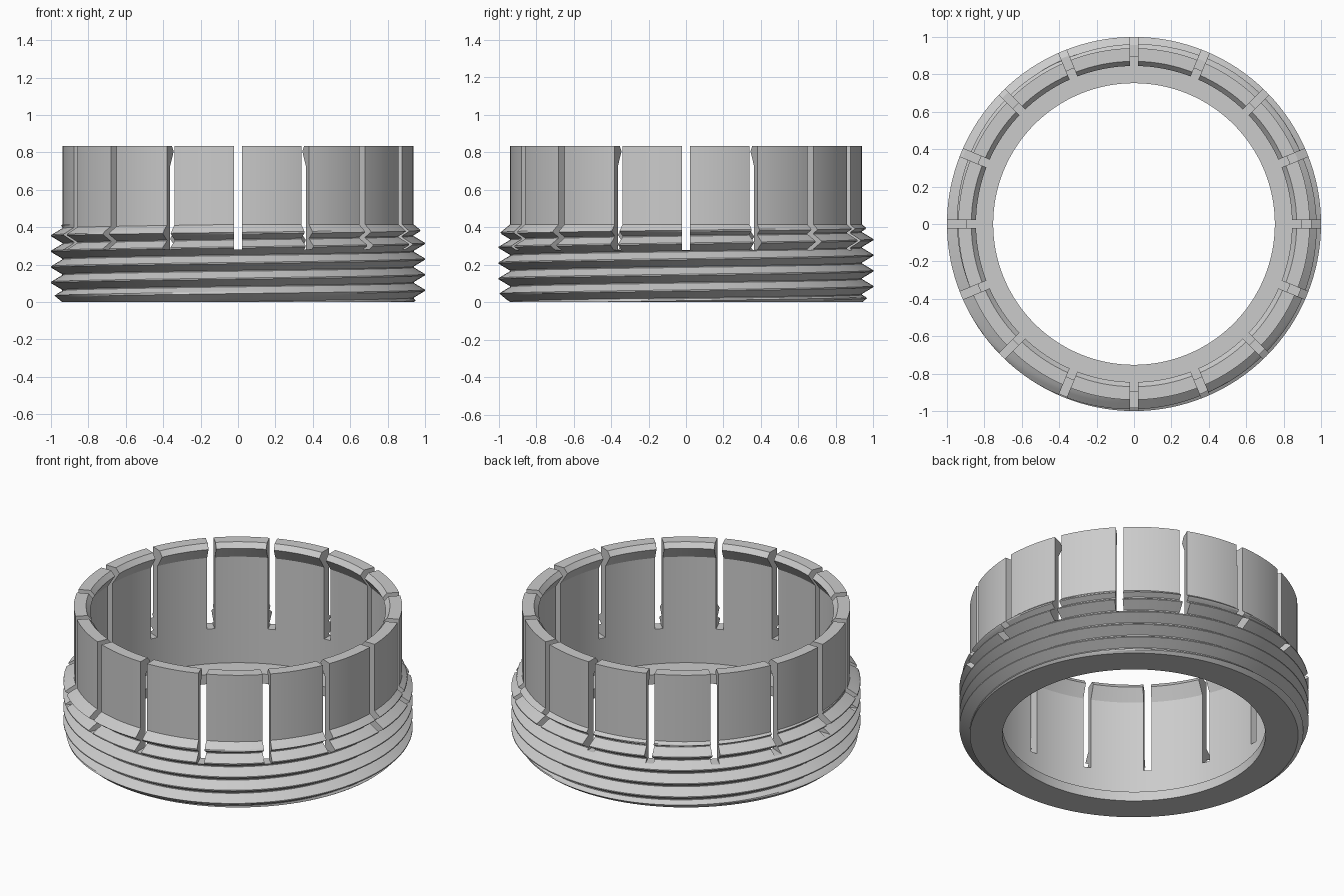
import bpy, bmesh, math
from mathutils import Matrix

default = bpy.data.objects.get("Cube")
if default:
    bpy.data.objects.remove(default)

COLS = 128                       # sides around the ring
PITCH, CREST_Z = 0.0835, 0.063   # thread spacing and first crest height
ROOT, CREST = 0.94, 1.0          # thread radii
THREAD_TOP = 0.415
SLOTS, SLOT_WIDTH, SLOT_Z = 16, 0.045, 0.28
# rows within one thread turn: crest flat, flank, root flat, flank
ROWS = [-0.04, 0.04, 0.15, 0.25, 0.35, 0.47, 0.53, 0.65, 0.75, 0.85]
TURNS = 8

grey = bpy.data.materials.new("plain grey")
grey.use_nodes = True
colour = (0.6, 0.6, 0.6, 1)
grey.diffuse_color = colour
grey.node_tree.nodes["Principled BSDF"].inputs["Base Color"].default_value = colour


def make_object(name, bm):
    bmesh.ops.recalc_face_normals(bm, faces=bm.faces)
    mesh = bpy.data.meshes.new(name)
    bm.to_mesh(mesh)
    bm.free()
    mesh.materials.append(grey)
    obj = bpy.data.objects.new(name, mesh)
    bpy.context.collection.objects.link(obj)
    return obj


def thread_point(col, row):
    """Radius and height on the helical thread, chamfered at both ends."""
    turn = col / COLS
    whole, part = divmod(row, len(ROWS))
    z = CREST_Z + PITCH * (whole - 2 + ROWS[part] + turn)
    z = min(max(z, 0), THREAD_TOP)
    u = (z - CREST_Z) / PITCH - turn
    d = abs(u - round(u))
    flank = min(max((d - 0.04) / 0.43, 0), 1)
    r = CREST - (CREST - ROOT) * flank
    return min(r, ROOT + 1.2 * z, ROOT + 1.2 * (THREAD_TOP - z)), z


def add_vert(bm, col, r, z):
    a = 2 * math.pi * col / COLS
    return bm.verts.new((r * math.cos(a), r * math.sin(a), z))


def bridge(bm, left, right):
    for i in range(len(left) - 1):
        bm.faces.new((left[i], right[i], right[i + 1], left[i + 1]))


# Threaded outside; the last column meets the first one a turn later
bm = bmesh.new()
count = TURNS * len(ROWS)
columns = [[add_vert(bm, c, *thread_point(c, k)) for k in range(count)]
           for c in range(COLS + 1)]
for c in range(COLS):
    bridge(bm, columns[c], columns[c + 1])

# Upper wall, inner snap lip, bore and floor flange
profile = [(ROOT, THREAD_TOP), (ROOT, 0.835), (0.87, 0.835), (0.845, 0.805),
           (0.893, 0.73), (0.893, 0.06), (0.753, 0.06), (0.753, 0), (ROOT, 0)]
rings = [[add_vert(bm, c, r, z) for r, z in profile] for c in range(COLS)]
for c in range(COLS):
    bridge(bm, rings[c], rings[(c + 1) % COLS])
bmesh.ops.remove_doubles(bm, verts=bm.verts, dist=0.00005)
ring = make_object("threaded_ring", bm)

# Radial slots that split the wall into fingers
bm = bmesh.new()
for i in range(SLOTS):
    place = (Matrix.Rotation(2 * math.pi * i / SLOTS, 4, 'Z')
             @ Matrix.Translation((0.95, 0, SLOT_Z + 0.4))
             @ Matrix.Diagonal((0.3, SLOT_WIDTH, 0.8, 1)))
    bmesh.ops.create_cube(bm, size=1, matrix=place)
cutter = make_object("slot_cutter", bm)
cutter.hide_render = True

cut = ring.modifiers.new("slots", 'BOOLEAN')
cut.operation = 'DIFFERENCE'
cut.solver = 'EXACT'
cut.object = cutter
bpy.ops.object.select_all(action='DESELECT')
bpy.context.view_layer.objects.active = ring
ring.select_set(True)
bpy.ops.object.modifier_apply(modifier=cut.name)
bpy.data.objects.remove(cutter)
bpy.ops.object.shade_smooth_by_angle(angle=math.radians(20))
